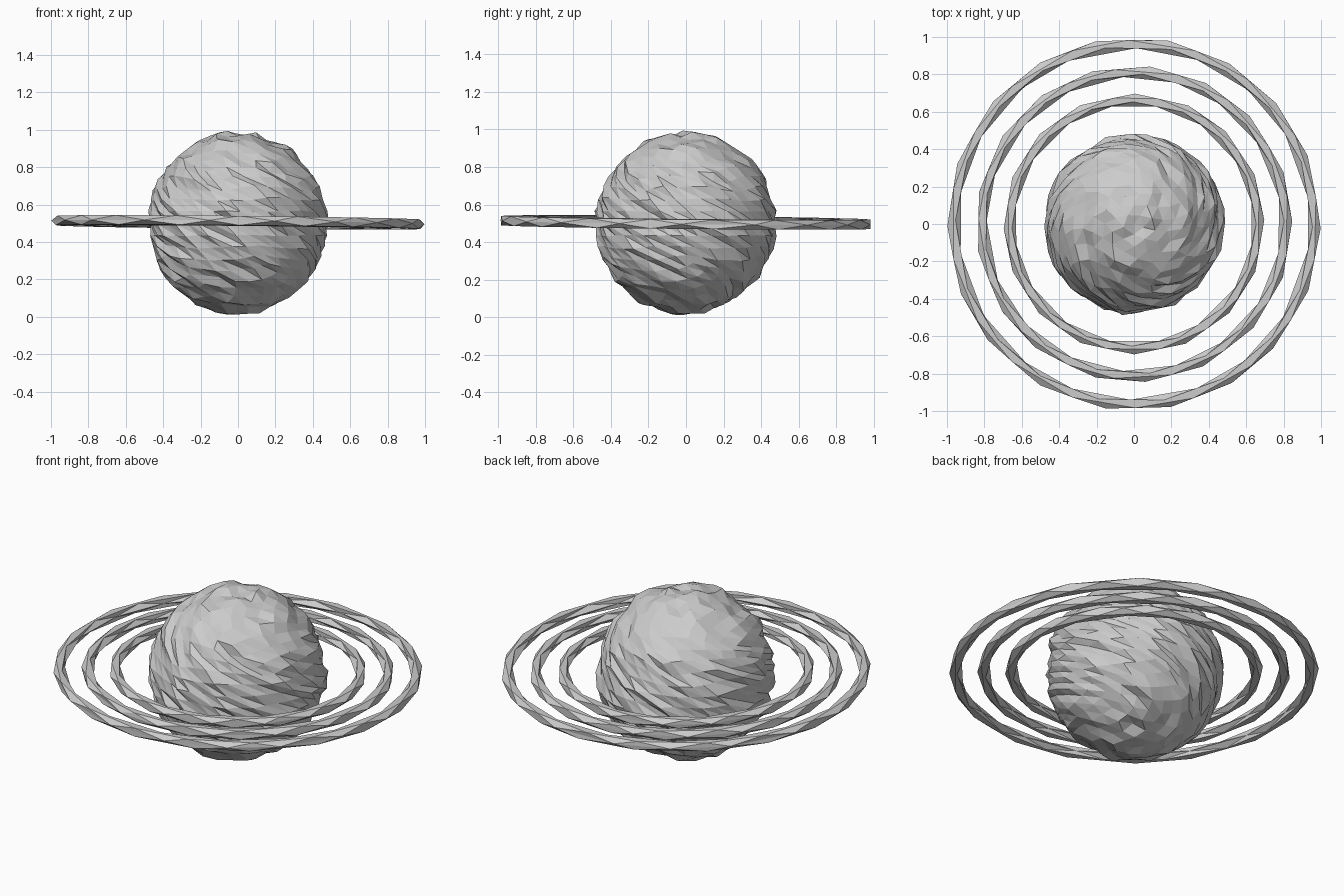
import bpy, bmesh, math, random
from mathutils import Vector, Matrix, noise

if "Cube" in bpy.data.objects:
    bpy.data.objects.remove(bpy.data.objects["Cube"])

random.seed(7)
CENTRE = Vector((0, 0, 0.505))


def add_object(name, bm):
    bmesh.ops.recalc_face_normals(bm, faces=bm.faces)
    mesh = bpy.data.meshes.new(name)
    bm.to_mesh(mesh)
    bm.free()
    ob = bpy.data.objects.new(name, mesh)
    bpy.context.collection.objects.link(ob)
    return ob


# Planet: rough faceted ball, twisted so its facets become slanted streaks
bm = bmesh.new()
bmesh.ops.create_icosphere(bm, subdivisions=4, radius=1)
for v in bm.verts:
    n = v.co.normalized()
    rough = noise.noise(n * 6) * 0.012 + random.uniform(-0.015, 0.015)
    twist = Matrix.Rotation(-1.6 * n.z, 3, 'Z')
    v.co = twist @ n * (0.476 + rough)
    v.co.z *= 1.01
    v.co += Vector((0, 0, 0.5))
add_object("planet", bm)


# Rings: thin faceted hoops with staggered cross-sections and a slight tilt
def hoop(name, radius, sides, thick=0.029, rows=6):
    bm = bmesh.new()
    grid = []
    for j in range(rows):
        b = 2 * math.pi * j / rows
        row = []
        for i in range(sides):
            a = 2 * math.pi * (i + 0.5 * (j % 2) + random.uniform(-.1, .1)) / sides
            r = radius + thick * math.cos(b)
            x, y = r * math.cos(a), r * math.sin(a)
            z = thick * math.sin(b) - 0.01 * x - 0.01 * y
            row.append(bm.verts.new(CENTRE + Vector((x, y, z))))
        grid.append(row)
    for j in range(rows):
        p, q = grid[j], grid[(j + 1) % rows]
        for i in range(sides):
            k = (i + 1) % sides
            if j % 2 == 0:
                bm.faces.new((p[i], p[k], q[i]))
                bm.faces.new((p[k], q[k], q[i]))
            else:
                bm.faces.new((p[i], q[k], q[i]))
                bm.faces.new((p[i], p[k], q[k]))
    add_object(name, bm)


hoop("inner_ring", 0.668, 16)
hoop("middle_ring", 0.817, 17)
hoop("outer_ring", 0.969, 18)
